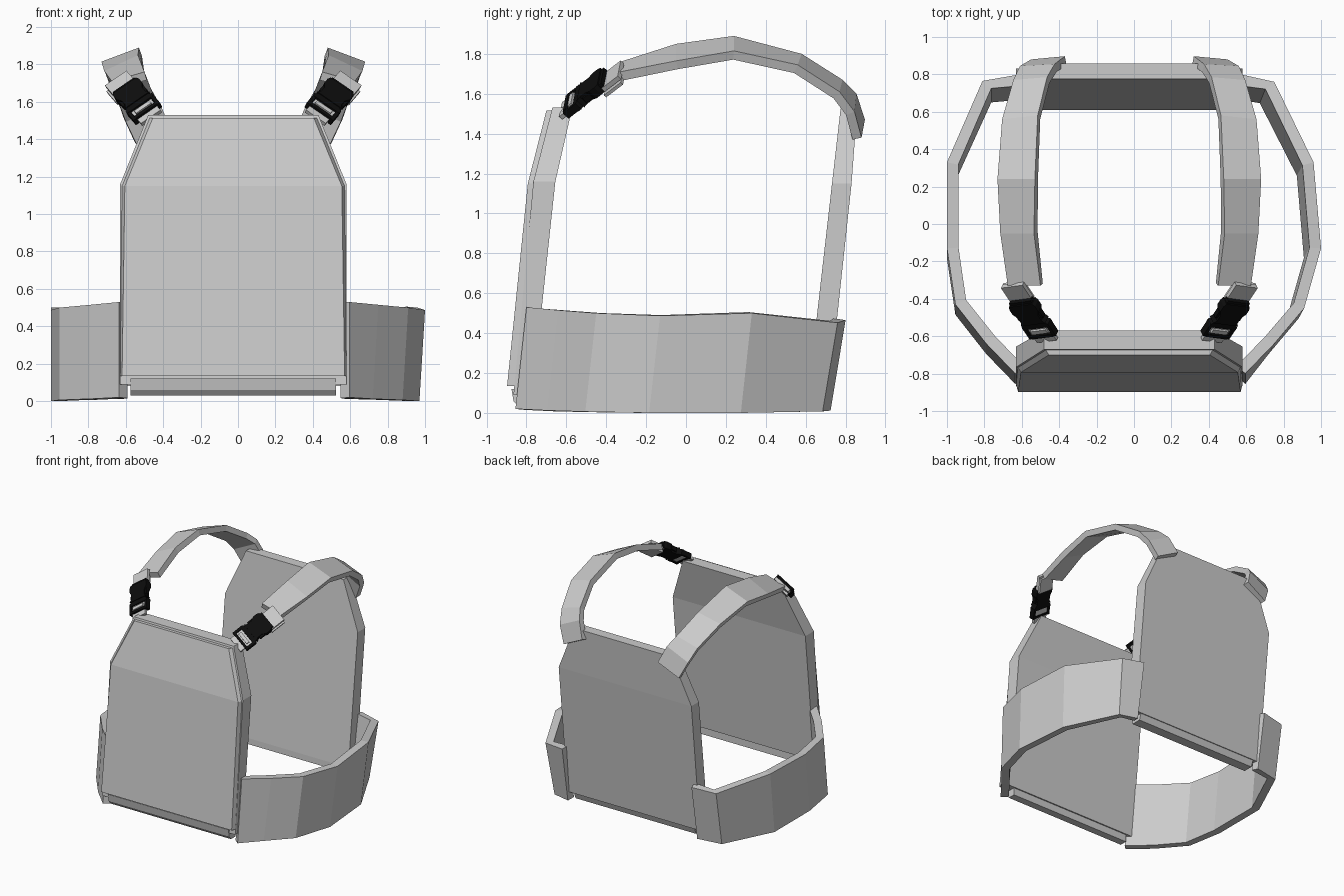
import bpy, bmesh
from mathutils import Vector, Matrix

if "Cube" in bpy.data.objects:
    bpy.data.objects.remove(bpy.data.objects["Cube"])

CX = -0.025                      # symmetry plane of plates and straps
black = bpy.data.materials.new("black_plastic")
black.diffuse_color = (0.004, 0.004, 0.004, 1)
black.use_nodes = True
black.node_tree.nodes["Principled BSDF"].inputs["Base Color"].default_value = black.diffuse_color


def loft(name, rings, both=False, shift=CX, mat=None):
    """Skin equal-sized closed rings, cap the ends, optionally add the mirrored twin."""
    bm = bmesh.new()
    for s in ((1, -1) if both else (1,)):
        rows = [[bm.verts.new((shift + s * p[0], p[1], p[2])) for p in r] for r in rings]
        n = len(rows[0])
        for a, b in zip(rows, rows[1:]):
            for i in range(n):
                bm.faces.new((a[i], a[(i + 1) % n], b[(i + 1) % n], b[i]))
        bm.faces.new(rows[0])
        bm.faces.new(rows[-1])
    bmesh.ops.recalc_face_normals(bm, faces=bm.faces)
    me = bpy.data.meshes.new(name)
    bm.to_mesh(me)
    bm.free()
    ob = bpy.data.objects.new(name, me)
    bpy.context.collection.objects.link(ob)
    if mat:
        me.materials.append(mat)
    return ob


def plate(name, levels):
    """levels: z, front half width, back half width, front y, back y"""
    loft(name, [[(-f, y0, z), (f, y0, z), (b, y1, z), (-b, y1, z)]
                for z, f, b, y0, y1 in levels])


def ribbon(name, A, B, t, **kw):
    """Thick band between edge paths A and B, thickened by t along the normal."""
    A, B = [Vector(p) for p in A], [Vector(p) for p in B]
    rings, last = [], len(A) - 1
    for i in range(last + 1):
        j, k = max(i - 1, 0), min(i + 1, last)
        tan = (A[k] + B[k] - A[j] - B[j]).normalized()
        n = (B[i] - A[i]).cross(tan).normalized() * t
        rings.append([A[i], B[i], B[i] - n, A[i] - n])
    return loft(name, rings, **kw)


# Front panel: padded body, outer flap, folded bottom edge
plate("front_panel", [(0.09, .605, .605, -.865, -.77),
                      (1.16, .605, .605, -.765, -.655),
                      (1.53, .455, .455, -.67, -.57)])
plate("front_flap", [(0.135, .595, .605, -.897, -.86),
                     (1.15, .58, .597, -.793, -.763),
                     (1.515, .43, .45, -.70, -.668)])
plate("front_bottom_fold", [(0.03, .55, .55, -.84, -.78),
                            (0.06, .55, .55, -.865, -.78),
                            (0.12, .55, .55, -.875, -.78)])

# Back panel with the same silhouette
plate("back_panel", [(0.08, .605, .605, .61, .715),
                     (1.15, .605, .605, .732, .83),
                     (1.525, .445, .445, .775, .858)])
plate("back_bottom_fold", [(0.03, .55, .55, .61, .69),
                           (0.09, .55, .55, .612, .712)])

# Side bands: plan path of the top edge, leaning slightly toward the front below
heights = [(.53, .02), (.515, .012), (.50, .006), (.487, 0), (.50, 0), (.452, .008), (.465, .012)]
paths = {
    "left_side_band": ([(-.635, -.80), (-.79, -.64), (-.955, -.43), (-1, -.13),
                        (-1, .33), (-.81, .765), (-.61, .80)], 0),
    "right_side_band": ([(.595, -.80), (.75, -.64), (.91, -.45), (1, -.13),
                         (.96, .33), (.75, .76), (.57, .80)], -.03),
}
for name, (path, lean) in paths.items():
    top = [(x, y, h[0]) for (x, y), h in zip(path, heights)]
    low = [(x + (lean if 0 < i < 6 else 0), y - .055 - (.02 if i > 4 else 0), h[1])
           for i, ((x, y), h) in enumerate(zip(path, heights))]
    ribbon(name, top, low, .062 if path[0][0] > 0 else -.062, shift=0)

# Shoulder straps: inner and outer edges, running front to back
inner = [(.475, -.33, 1.76), (.51, -.05, 1.85), (.505, .24, 1.89), (.49, .58, 1.80),
         (.44, .785, 1.67), (.40, .855, 1.60), (.345, .897, 1.47)]
outer = [(.65, -.33, 1.71), (.69, -.05, 1.765), (.705, .24, 1.815), (.68, .56, 1.745),
         (.62, .77, 1.61), (.585, .845, 1.51), (.525, .88, 1.38)]
ribbon("shoulder_strap", inner, outer, .047, both=True)

# Buckle frame: x across, y along the strap, z outward
d = Vector((.125, .19, .145)).normalized()
w = Vector((.145, -.02, -.10))
w = (w - d * w.dot(d)).normalized()
M = Matrix((w, d, w.cross(d))).transposed()
C = Vector((.52, -.50, 1.61))


def slab(name, outline, z0, z1, mat=None):
    loft(name, [[C + M @ Vector((x, y, z)) for x, y in outline] for z in (z0, z1)],
         both=True, mat=mat)


def box(name, x0, x1, y0, y1, z0, z1, mat=None):
    slab(name, [(x0, y0), (x1, y0), (x1, y1), (x0, y1)], z0, z1, mat)


def sym(half):
    return half + [(-x, y) for x, y in reversed(half)]


# Socket, plug with side prongs, and the ladder bars
slab("buckle_socket", sym([(.075, .115), (.083, .095), (.083, .06), (.066, .03),
                           (.066, -.01), (.08, -.03)]), -.028, .026, black)
slab("buckle_plug", sym([(.06, -.025), (.086, -.045), (.086, -.065)]), -.024, .02, black)
for s in (-1, 1):
    box("buckle_prong", s * .066, s * .08, .0, .045, -.015, .015, black)
    box("buckle_side_rail", s * .066, s * .086, -.135, -.06, -.022, .018, black)
box("buckle_lower_bar", -.07, .07, -.135, -.115, -.018, .022, black)
box("buckle_upper_bar", -.07, .07, .115, .132, -.018, .018, black)

# Webbing through both ends of the buckle
box("lower_webbing", -.064, .064, -.175, -.06, -.014, .008)
box("webbing_fold", -.05, .05, -.105, -.08, .008, .022)
box("upper_webbing", -.065, .075, .10, .23, -.03, -.005)
box("webbing_tail", -.05, .085, .10, .22, -.055, -.038)
